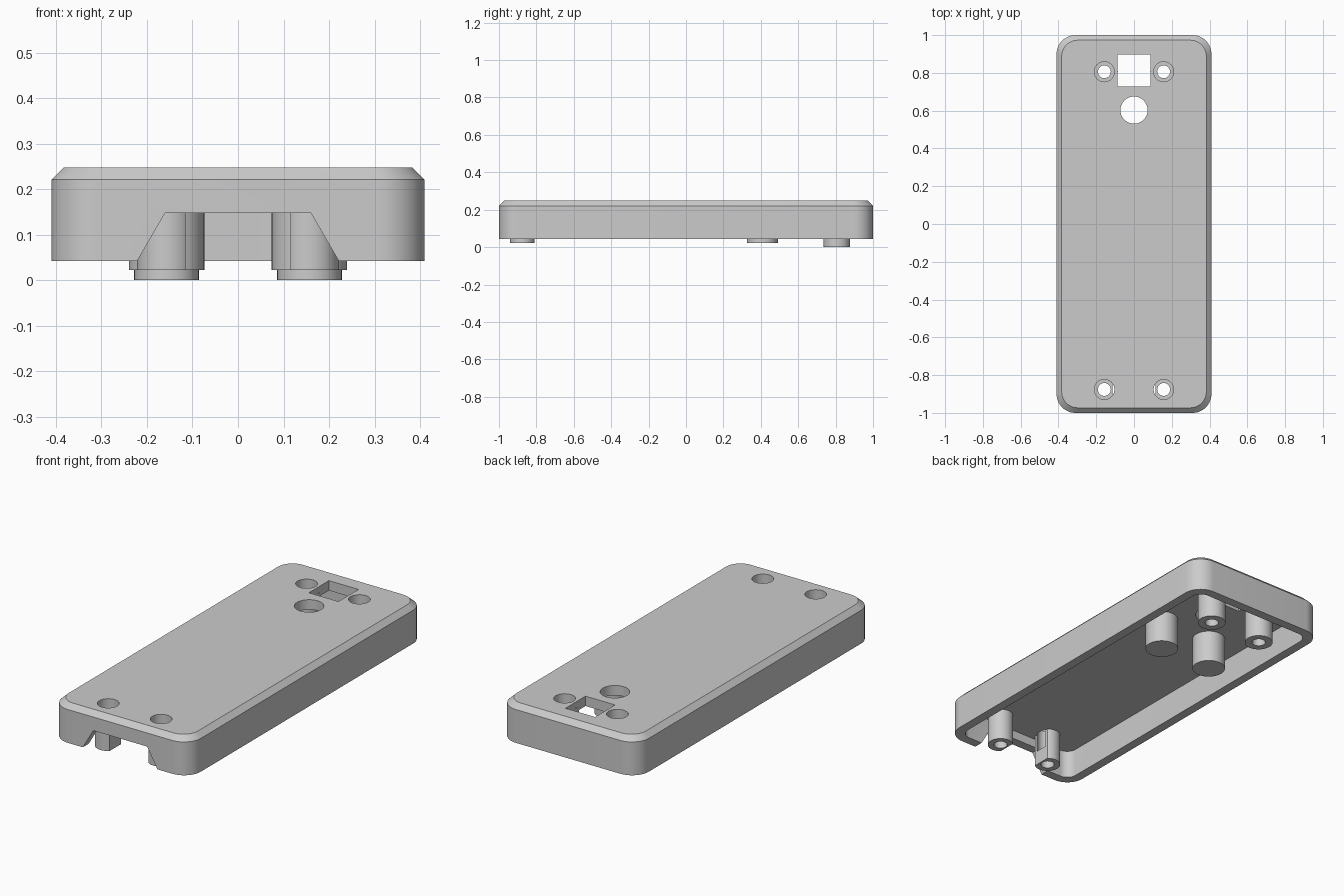
import bpy, bmesh, math

if "Cube" in bpy.data.objects:
    bpy.data.objects.remove(bpy.data.objects["Cube"], do_unlink=True)

grey = bpy.data.materials.new("plain grey plastic")
grey.use_nodes = True
grey.diffuse_color = (0.6, 0.6, 0.6, 1)
grey.node_tree.nodes["Principled BSDF"].inputs["Base Color"].default_value = (0.6, 0.6, 0.6, 1)


def loft(name, rings):
    """Closed solid through a stack of (outline, height) rings."""
    bm = bmesh.new()
    loops = [[bm.verts.new((x, y, z)) for x, y in pts] for pts, z in rings]
    for a, b in zip(loops, loops[1:]):
        for i in range(len(a)):
            j = (i + 1) % len(a)
            bm.faces.new((a[i], a[j], b[j], b[i]))
    bm.faces.new(loops[0][::-1])
    bm.faces.new(loops[-1])
    bmesh.ops.recalc_face_normals(bm, faces=bm.faces)
    mesh = bpy.data.meshes.new(name)
    bm.to_mesh(mesh)
    bm.free()
    mesh.materials.append(grey)
    obj = bpy.data.objects.new(name, mesh)
    bpy.context.collection.objects.link(obj)
    return obj


def rounded_rect(hx, hy, r, steps=12):
    pts = []
    for q, (sx, sy) in enumerate([(1, 1), (-1, 1), (-1, -1), (1, -1)]):
        for i in range(steps + 1):
            a = math.pi / 2 * (q + i / steps)
            pts.append((sx * (hx - r) + r * math.cos(a), sy * (hy - r) + r * math.sin(a)))
    return pts


def circle(x, y, r, n=48):
    return [(x + r * math.cos(math.tau * i / n), y + r * math.sin(math.tau * i / n)) for i in range(n)]


def rect(x0, x1, y0, y1):
    return [(x0, y0), (x1, y0), (x1, y1), (x0, y1)]


def prism(name, pts, z0, z1):
    return loft(name, [(pts, z0), (pts, z1)])


def cut(target, cutter):
    """Subtract the cutter, then discard it."""
    cutter.hide_render = True
    mod = target.modifiers.new("cut", "BOOLEAN")
    mod.operation, mod.solver, mod.object = "DIFFERENCE", "EXACT", cutter
    bpy.context.view_layer.objects.active = target
    bpy.ops.object.modifier_apply(modifier=mod.name)
    bpy.data.objects.remove(cutter, do_unlink=True)


def screw_bore(x, y):
    """Narrow through hole with a wide counterbore from the top."""
    wide, narrow = circle(x, y, 0.053), circle(x, y, 0.034)
    return loft("bore_cutter", [(narrow, -0.1), (narrow, 0.1), (wide, 0.1), (wide, 0.4)])


BASE, TOP, CEILING = 0.042, 0.248, 0.195
WALL, POST_X = 0.05, 0.157
FRONT_Y, BACK_Y, PEG_Y = -0.876, 0.806, 0.408

# Chamfered shell with open underside
shell = loft("case_shell", [
    (rounded_rect(0.41, 1, 0.1), BASE),
    (rounded_rect(0.41, 1, 0.1), 0.221),
    (rounded_rect(0.383, 0.973, 0.085), TOP)])
cut(shell, prism("cavity_cutter", rounded_rect(0.41 - WALL, 1 - WALL, 0.055), -0.1, CEILING))

# Tapered notch through the front wall
notch = loft("notch_cutter", [
    (rect(-0.246, 0.246, -1.1, -0.93), 0),
    (rect(-0.16, 0.16, -1.1, -0.93), 0.148)])
cut(shell, notch)

# Square window and round hole in the top
cut(shell, prism("window_cutter", rect(-0.088, 0.088, 0.727, 0.897), 0.1, 0.4))
cut(shell, prism("hole_cutter", circle(0, 0.603, 0.072), 0.1, 0.4))

parts = [shell]
for side, s in (("left", 1), ("right", -1)):
    x = s * POST_X
    # Screw posts, with a flat on the inner side of the front pair
    back = prism("back_screw_post_" + side, circle(x, BACK_Y, 0.071), 0, 0.215)
    front = prism("front_screw_post_" + side, circle(x, FRONT_Y, 0.065), 0.022, 0.215)
    inner = sorted((s * 0.05, s * 0.115))
    cut(front, prism("flat_cutter", rect(*inner, -1, -0.7), -0.1, 0.4))
    for post, y in ((back, BACK_Y), (front, FRONT_Y)):
        cut(post, screw_bore(x, y))
        cut(shell, screw_bore(x, y))
    # Solid support pegs
    peg = prism("support_peg_" + side, circle(x, PEG_Y, 0.083), 0.022, 0.215)
    parts += [back, front, peg]

# Smooth curved walls, crisp edges
bpy.ops.object.select_all(action="DESELECT")
for obj in parts:
    obj.select_set(True)
bpy.context.view_layer.objects.active = shell
bpy.ops.object.shade_smooth_by_angle(angle=math.radians(30))
